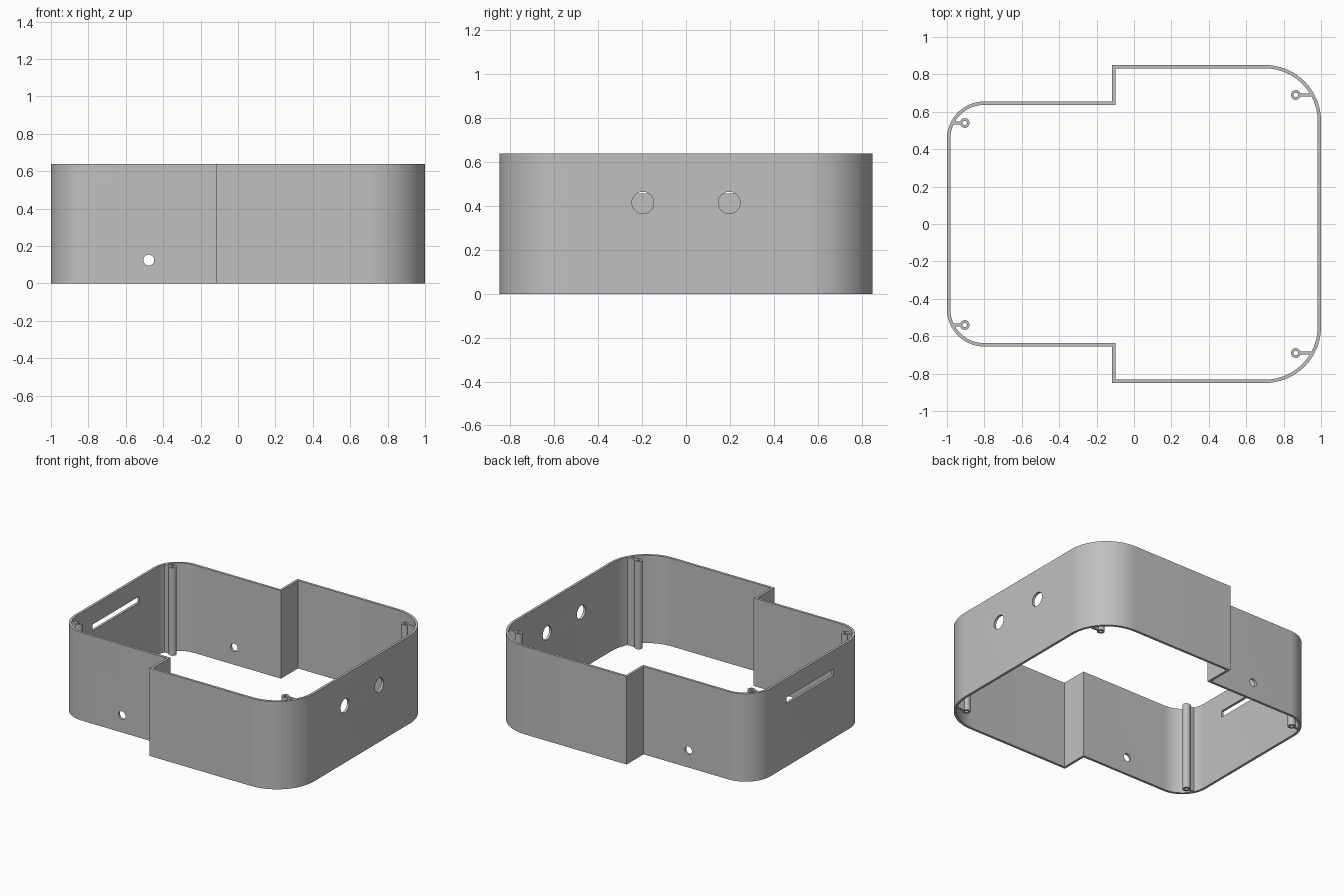
import bpy, bmesh
from math import cos, sin, pi
from mathutils import Matrix, Vector

cube = bpy.data.objects.get("Cube")
if cube:
    bpy.data.objects.remove(cube, do_unlink=True)

HEIGHT = 0.64
WALL = 0.018

grey = bpy.data.materials.new("light grey plastic")
grey.use_nodes = True
GREY = (0.527, 0.527, 0.527, 1)
grey.diffuse_color = GREY
grey.node_tree.nodes["Principled BSDF"].inputs["Base Color"].default_value = GREY


def add_object(name, bm):
    bmesh.ops.recalc_face_normals(bm, faces=bm.faces)
    mesh = bpy.data.meshes.new(name)
    bm.to_mesh(mesh)
    bm.free()
    mesh.materials.append(grey)
    obj = bpy.data.objects.new(name, mesh)
    bpy.context.collection.objects.link(obj)
    return obj


def activate(obj):
    bpy.ops.object.select_all(action="DESELECT")
    obj.select_set(True)
    bpy.context.view_layer.objects.active = obj


def smooth(obj):
    activate(obj)
    bpy.ops.object.shade_smooth_by_angle(angle=0.6)


def tube(name, outer, inner):
    """Upright ring between two matching closed outlines."""
    bm = bmesh.new()
    rings = [[bm.verts.new((x, y, z)) for x, y in line]
             for line, z in ((outer, 0), (outer, HEIGHT), (inner, HEIGHT), (inner, 0))]
    n = len(outer)
    for k in range(4):
        a, b = rings[k], rings[(k + 1) % 4]
        for i in range(n):
            j = (i + 1) % n
            bm.faces.new((a[i], a[j], b[j], b[i]))
    return add_object(name, bm)


def arc(cx, cy, r, start, steps):
    return [(cx + r * cos(start + pi / 2 * i / steps),
             cy + r * sin(start + pi / 2 * i / steps)) for i in range(steps + 1)]


def outline(t):
    """Stepped, round-cornered case outline, moved inwards by t."""
    half = arc(0.7, 0.55, 0.3 - t, 0, 20)
    half += [(-0.117 + t, 0.85 - t), (-0.117 + t, 0.655 - t)]
    half += arc(-0.8, 0.455, 0.2 - t, pi / 2, 16)
    return half + [(x, -y) for x, y in reversed(half)]


def box(name, lo, hi):
    lo, hi = Vector(lo), Vector(hi)
    bm = bmesh.new()
    bmesh.ops.create_cube(bm, size=1, matrix=Matrix.Translation((lo + hi) / 2)
                          @ Matrix.Diagonal((*(hi - lo), 1)))
    return add_object(name, bm)


def rod(name, centre, radius, length, axis):
    bm = bmesh.new()
    bmesh.ops.create_cone(bm, cap_ends=True, segments=32, radius1=radius,
                          radius2=radius, depth=length,
                          matrix=Matrix.Translation(centre)
                          @ Matrix.Rotation(pi / 2, 4, axis))
    return add_object(name, bm)


# Case wall
case = tube("case_wall", outline(0), outline(WALL))

# Openings: two round ports, one long slot, one small hole through front and back
cutters = [rod("port_cutter", (1, y, 0.415), 0.05, 0.2, "Y") for y in (-0.197, 0.197)]
cutters.append(rod("small_hole_cutter", (-0.477, 0, 0.125), 0.029, 2, "X"))
cutters.append(box("slot_cutter", (-1.1, -0.27, 0.458), (-0.9, 0.27, 0.505)))
for cutter in cutters:
    cutter.hide_render = True
    activate(case)
    mod = case.modifiers.new("opening", "BOOLEAN")
    mod.operation = "DIFFERENCE"
    mod.solver = "EXACT"
    mod.object = cutter
    bpy.ops.object.modifier_apply(modifier=mod.name)
    bpy.data.objects.remove(cutter, do_unlink=True)
smooth(case)

# Hollow screw posts, each tied to the wall by a thin rib
for side, x, y, wall_x in (("right", -0.905, 0.54, -0.968), ("left", 0.865, 0.69, 0.953)):
    for end, sign in (("back", 1), ("front", -1)):
        cy = sign * y
        rings = [[(x + r * cos(2 * pi * i / 24), cy + r * sin(2 * pi * i / 24))
                  for i in range(24)] for r in (0.026, 0.012)]
        smooth(tube(f"{side}_{end}_screw_post", *rings))
        start = x + (0.022 if wall_x > x else -0.022)
        box(f"{side}_{end}_rib", (min(start, wall_x), cy - 0.008, 0),
            (max(start, wall_x), cy + 0.008, HEIGHT))
